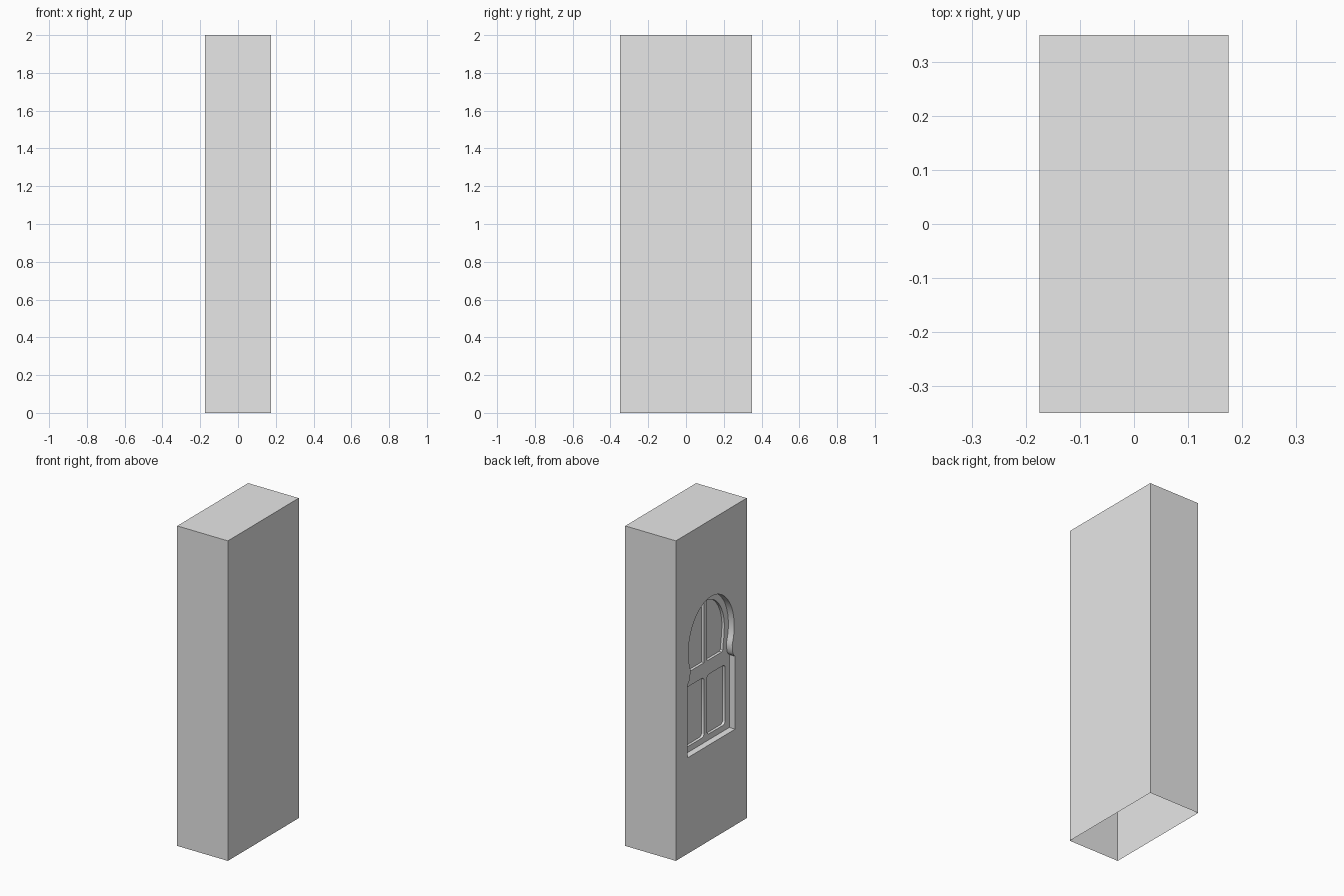
import bpy, bmesh, math

if "Cube" in bpy.data.objects:
    bpy.data.objects.remove(bpy.data.objects["Cube"])

HX, HY, H = 0.175, 0.35, 2.0      # wall block half sizes and height
FRAME_X = -HX + 0.04              # depth of the window frame
PANE_X = -HX + 0.057              # depth of the panes

bm = bmesh.new()


def ring(points, x):
    """Closed edge loop of (y, z) points in the plane at x."""
    vs = [bm.verts.new((x, y, z)) for y, z in points]
    for i, v in enumerate(vs):
        bm.edges.new((v, vs[(i + 1) % len(vs)]))
    return vs


def loop_edges(vs):
    return [bm.edges.get((v, vs[(i + 1) % len(vs)])) for i, v in enumerate(vs)]


def fill(*rings):
    """Flat face bounded by the first ring, with the others as holes."""
    edges = [e for r in rings for e in loop_edges(r)]
    bmesh.ops.triangle_fill(bm, edges=edges, use_beauty=True, normal=(-1, 0, 0))


def walls(a, b):
    """Reveal joining two matching rings."""
    n = len(a)
    for i in range(n):
        j = (i + 1) % n
        bm.faces.new((a[i], a[j], b[j], b[i]))


def arc(cy, cz, ry, rz, a0, a1, n):
    return [(cy + ry * math.cos(math.radians(a0 + (a1 - a0) * i / n)),
             cz + rz * math.sin(math.radians(a0 + (a1 - a0) * i / n)))
            for i in range(n + 1)]


def rounded_rect(y0, y1, z0, z1, r):
    corners = [(y1 - r, z0 + r, -90), (y1 - r, z1 - r, 0),
               (y0 + r, z1 - r, 90), (y0 + r, z0 + r, 180)]
    return [p for cy, cz, a in corners for p in arc(cy, cz, r, r, a, a + 90, 3)]


def mirrored(points):
    return [(-y, z) for y, z in reversed(points)]


# window opening: rectangle with shoulders, narrowing into a round arch
half = [(0.235, 0.60), (0.235, 1.055), (0.222, 1.066), (0.212, 1.085), (0.208, 1.11)]
half += arc(0, 1.25, 0.226, 0.27, -24, 90, 18)
opening = half + mirrored(half[:-1])

# panes: two rounded rectangles below, two arched quarters above
lower = rounded_rect(0.015, 0.193, 0.637, 1.01, 0.02)
start = math.degrees(math.acos(0.015 / 0.186))
upper = [(0.015, 1.10), (0.160, 1.10), (0.170, 1.108), (0.172, 1.13), (0.180, 1.18)]
upper += arc(0, 1.25, 0.186, 0.23, 0, start, 14)
panes = [lower, mirrored(lower), upper, mirrored(upper)]

# window side of the block with the recessed frame and panes
outline = ring([(-HY, 0), (HY, 0), (HY, H), (-HY, H)], -HX)
front_edge = ring(opening, -HX)
frame_edge = ring(opening, FRAME_X)
pane_front = [ring(p, FRAME_X) for p in panes]
pane_back = [ring(p, PANE_X) for p in panes]
fill(outline, front_edge)
walls(front_edge, frame_edge)
fill(frame_edge, *pane_front)
for a, b in zip(pane_front, pane_back):
    walls(a, b)
    bm.faces.new(b)

# remaining sides and top, open underneath
far = ring([(-HY, 0), (HY, 0), (HY, H), (-HY, H)], HX)
bm.faces.new(far)
for i, j in ((1, 2), (2, 3), (3, 0)):
    bm.faces.new((outline[i], outline[j], far[j], far[i]))
bmesh.ops.recalc_face_normals(bm, faces=bm.faces[:])

mesh = bpy.data.meshes.new("wall_block_with_window")
bm.to_mesh(mesh)
bm.free()
wall = bpy.data.objects.new("wall_block_with_window", mesh)
bpy.context.collection.objects.link(wall)

grey = bpy.data.materials.new("plain_grey")
grey.diffuse_color = (0.8, 0.8, 0.8, 1)
grey.use_nodes = True
grey.node_tree.nodes["Principled BSDF"].inputs["Base Color"].default_value = grey.diffuse_color
mesh.materials.append(grey)

bpy.context.view_layer.objects.active = wall
wall.select_set(True)
bpy.ops.object.shade_smooth_by_angle(angle=math.radians(30))
